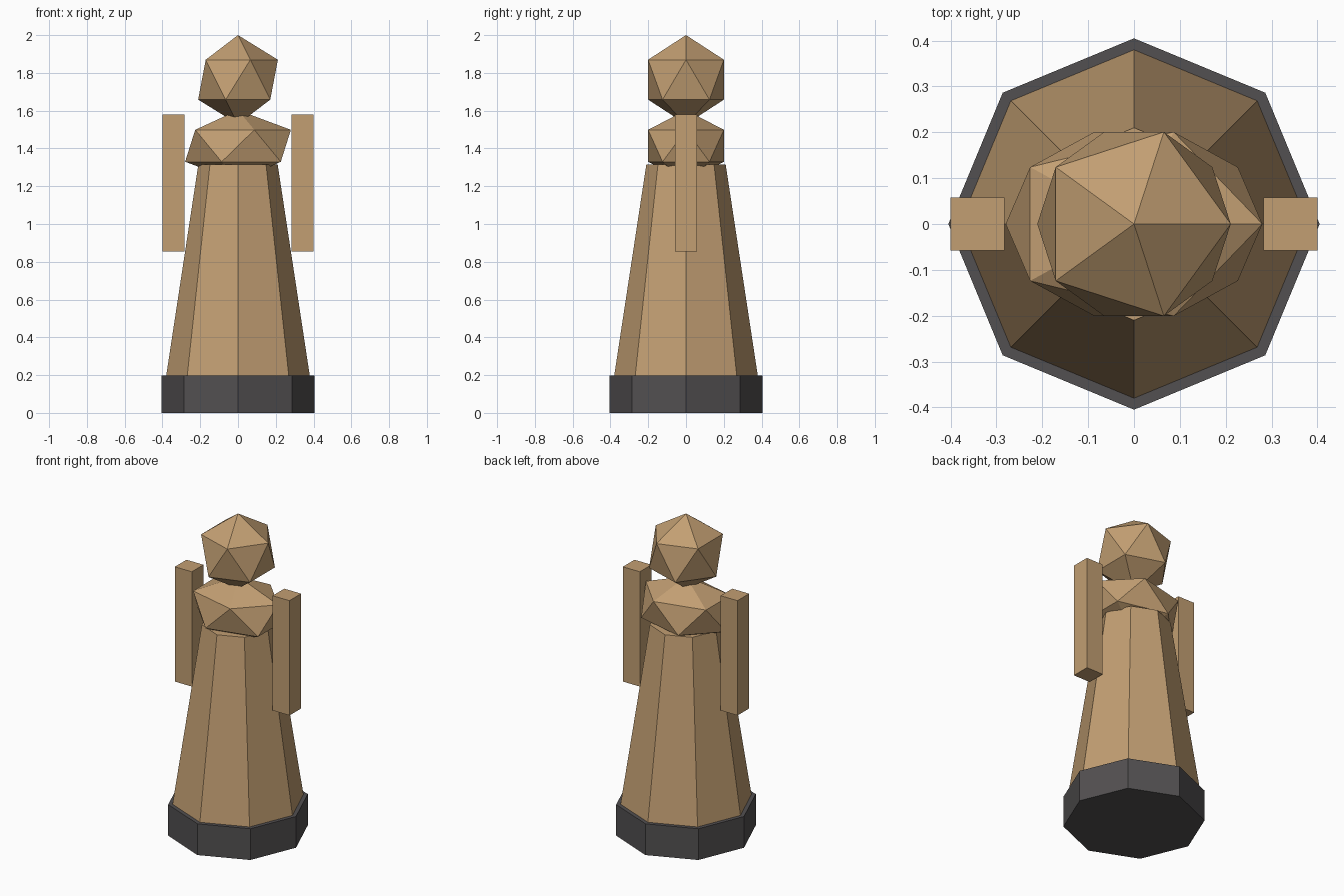
import bpy
from math import pi

if "Cube" in bpy.data.objects:
    bpy.data.objects.remove(bpy.data.objects["Cube"], do_unlink=True)


def make_material(name, colour):
    mat = bpy.data.materials.new(name)
    mat.use_nodes = True
    mat.diffuse_color = colour
    mat.node_tree.nodes["Principled BSDF"].inputs["Base Color"].default_value = colour
    return mat


TAN = make_material("tan wood", (0.54, 0.345, 0.17, 1))
GREY = make_material("dark grey", (0.085, 0.08, 0.082, 1))


def finish(name, mat):
    obj = bpy.context.object
    obj.name = obj.data.name = name
    obj.data.materials.append(mat)
    return obj


def octagon(name, mat, bottom_radius, top_radius, bottom, top):
    bpy.ops.mesh.primitive_cone_add(
        vertices=8, radius1=bottom_radius, radius2=top_radius,
        depth=top - bottom, location=(0, 0, (bottom + top) / 2))
    return finish(name, mat)


def icosahedron(name, mat, height, size):
    bpy.ops.mesh.primitive_ico_sphere_add(
        subdivisions=1, radius=1, location=(0, 0, height))
    obj = finish(name, mat)
    obj.scale = size
    return obj


# Pedestal and tapering robe
octagon("base", GREY, 0.405, 0.405, 0, 0.197)
octagon("robe", TAN, 0.38, 0.21, 0.197, 1.315)

# Flattened shoulders and round head
icosahedron("shoulders", TAN, 1.414, (0.313, 0.236, 0.189))
icosahedron("head", TAN, 1.764, (0.236, 0.236, 0.236))

# Straight arms hanging beside the shoulders
for side, x in (("left", 1), ("right", -1)):
    bpy.ops.mesh.primitive_cube_add(size=1, location=(x * 0.341, 0, 1.217))
    arm = finish(side + "_arm", TAN)
    arm.scale = (0.118, 0.116, 0.724)
